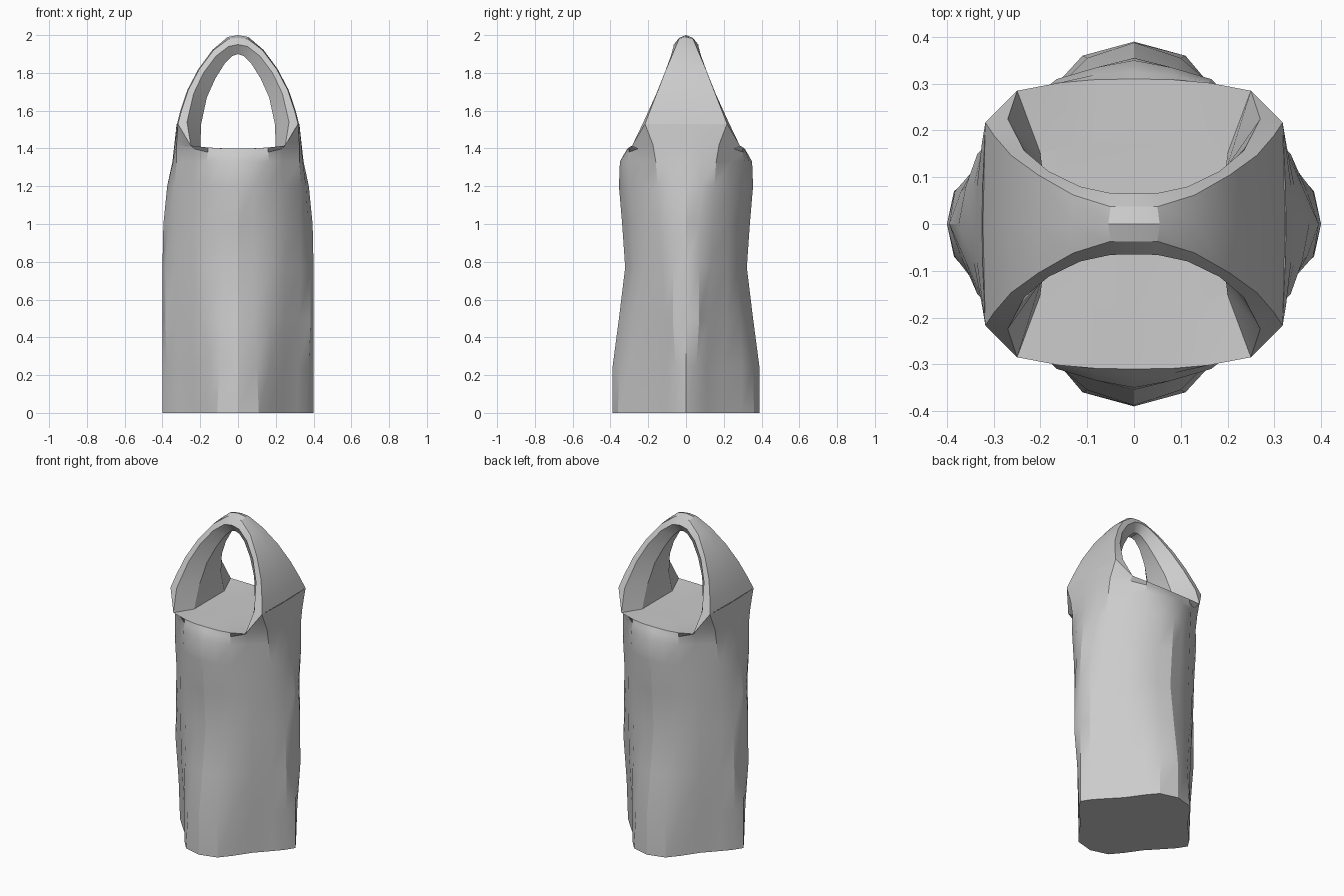
import bpy, bmesh, math

grey = bpy.data.materials.new("plain grey")
grey.diffuse_color = (0.6, 0.6, 0.6, 1)


def finish(name, bm):
    bmesh.ops.remove_doubles(bm, verts=bm.verts, dist=0.0005)
    bmesh.ops.recalc_face_normals(bm, faces=bm.faces)
    me = bpy.data.meshes.new(name)
    bm.to_mesh(me)
    bm.free()
    me.materials.append(grey)
    ob = bpy.data.objects.new(name, me)
    bpy.context.collection.objects.link(ob)
    bpy.context.view_layer.objects.active = ob
    ob.select_set(True)
    bpy.ops.object.shade_smooth_by_angle(angle=math.radians(28))
    ob.select_set(False)
    return ob


def bridge(bm, a, b):
    n = len(a)
    for i in range(n):
        j = (i + 1) % n
        bm.faces.new((a[i], a[j], b[j], b[i]))


def full_ring(q):
    """Mirror a quarter outline (+x axis to +y axis) into a closed loop."""
    half = q + [(-x, y, z) for x, y, z in q[-2::-1]]
    return half + [(x, -y, z) for x, y, z in half[-2:0:-1]]


# Soft four-cornered body: quarter outlines (x, y) at each height
XY = [
    (0.00, [(.40, 0), (.365, .055), (.315, .11), (.235, .195), (.165, .295), (.11, .36), (0, .39)]),
    (0.25, [(.40, 0), (.375, .055), (.32, .11), (.24, .20), (.17, .295), (.10, .355), (0, .388)]),
    (0.50, [(.40, 0), (.385, .07), (.325, .12), (.245, .215), (.17, .285), (.085, .33), (0, .355)]),
    (0.77, [(.40, 0), (.383, .07), (.33, .13), (.247, .22), (.17, .275), (.08, .30), (0, .322)]),
    (1.00, [(.395, 0), (.37, .07), (.33, .14), (.245, .225), (.17, .285), (.08, .315), (0, .338)]),
    (1.20, [(.375, 0), (.36, .08), (.335, .15), (.24, .235), (.165, .30), (.08, .335), (0, .355)]),
    (1.33, [(.347, 0), (.343, .08), (.325, .16), (.237, .24), (.165, .31), (.08, .335), (0, .35)]),
]
rings = [[(x, y, z) for x, y in pts] for z, pts in XY]
# neck under the lip, rim rising at the handle feet, then the inset top deck
rings.append([(.338, 0, 1.41), (.336, .08, 1.41), (.325, .175, 1.42),
              (.24, .25, 1.40), (.16, .302, 1.38), (.08, .32, 1.375), (0, .325, 1.375)])
rings.append([(.325, 0, 1.53), (.324, .08, 1.53), (.318, .217, 1.53),
              (.25, .285, 1.415), (.16, .302, 1.405), (.08, .309, 1.40), (0, .31, 1.40)])
rings.append([(.2, 0, 1.4), (.2, .07, 1.4), (.2, .149, 1.4), (.2, .151, 1.4),
              (.13, .17, 1.4), (.07, .18, 1.4), (0, .18, 1.4)])
bm = bmesh.new()
loops = [[bm.verts.new(p) for p in full_ring(q)] for q in rings]
for a, b in zip(loops, loops[1:]):
    bridge(bm, a, b)
bm.faces.new(loops[0][::-1])
bm.faces.new(loops[-1])
finish("body", bm)

# Arched handle: outer, middle and inner rail of one half, foot to crown
outer = [(.318, .217, 1.53), (.30, .19, 1.60), (.263, .147, 1.71), (.205, .105, 1.82),
         (.13, .062, 1.92), (.05, .037, 1.98), (0, .037, 1.985)]
middle = [(.25, .285, 1.415), (.27, .225, 1.54), (.235, .157, 1.69), (.183, .113, 1.80),
          (.115, .08, 1.89), (.05, .066, 1.94), (0, .065, 1.95)]
inner = [(.2, .15, 1.40), (.195, .11, 1.53), (.165, .075, 1.67), (.12, .05, 1.77),
         (.07, .035, 1.85), (.03, .03, 1.89), (0, .03, 1.90)]
sections = []
for o, m, i in zip(outer, middle, inner):
    crown = o[2] + max(0, 0.015 - 0.1 * o[0])   # slight ridge over the top
    side = [o, m, i]
    sections.append([(o[0] + 0.005 * (o[0] > 0), 0, crown)] + side
                    + [(x, -y, z) for x, y, z in side[::-1]])
sections += [[(-x, y, z) for x, y, z in s] for s in sections[-2::-1]]
bm = bmesh.new()
loops = [[bm.verts.new(p) for p in s] for s in sections]
for a, b in zip(loops, loops[1:]):
    bridge(bm, a, b)
finish("handle", bm)
